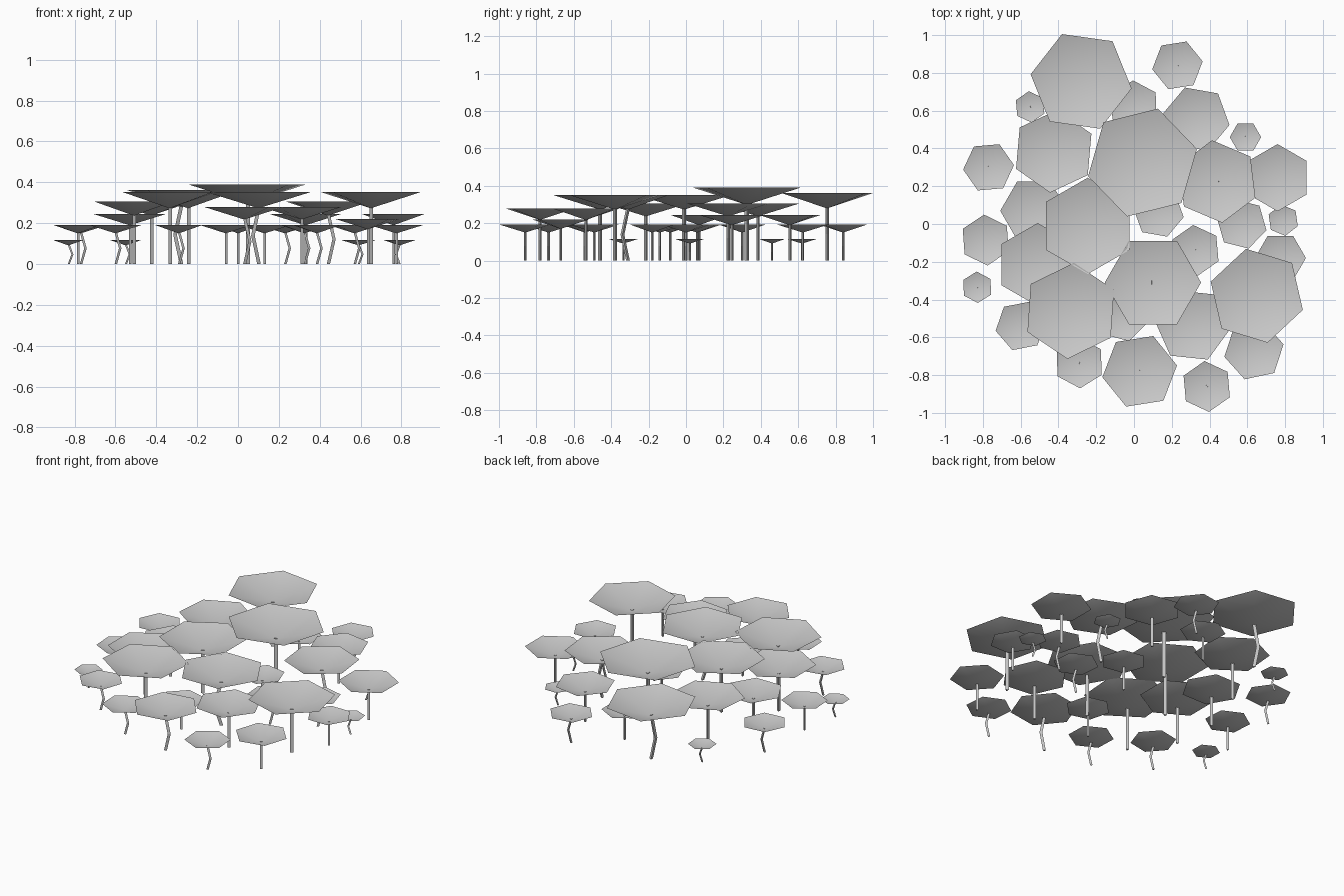
import bpy
import bmesh
from math import cos, sin, radians, tau
from mathutils import Vector

default_cube = bpy.data.objects.get("Cube")
if default_cube:
    bpy.data.objects.remove(default_cube, do_unlink=True)

# One plain grey for canopies and stems
grey = bpy.data.materials.new("plain_grey")
grey.use_nodes = True
shade = (0.6, 0.6, 0.6, 1)
grey.diffuse_color = shade
grey.node_tree.nodes["Principled BSDF"].inputs["Base Color"].default_value = shade

# Directions in which a stem is kinked halfway up
STRAIGHT = Vector((0, 0, 0))
EAST = Vector((1, 0, 0))
WEST = Vector((-1, 0, 0))
SOUTHWEST = Vector((-1, -1, 0))

CANOPY_SIDES = 6
STEM_SIDES = 3
DISH_SLOPE = 0.31


def ring(bm, centre, radius, sides, turn=0.0):
    """Add a horizontal ring of vertices."""
    verts = []
    for i in range(sides):
        angle = turn + tau * i / sides
        offset = Vector((cos(angle), sin(angle), 0)) * radius
        verts.append(bm.verts.new(centre + offset))
    return verts


def make_object(name, bm, smooth):
    """Turn a bmesh into a scene object with the shared material."""
    mesh = bpy.data.meshes.new(name)
    for face in bm.faces:
        face.smooth = smooth
    bm.to_mesh(mesh)
    bm.free()
    mesh.materials.append(grey)
    obj = bpy.data.objects.new(name, mesh)
    bpy.context.collection.objects.link(obj)
    return obj


def add_canopy(name, x, y, radius, height, turn):
    """Shallow open hexagonal dish, lowest at the stem."""
    bm = bmesh.new()
    rim = ring(bm, Vector((x, y, height)), radius, CANOPY_SIDES, turn)
    centre = bm.verts.new((x, y, height - DISH_SLOPE * radius))
    for i, vert in enumerate(rim):
        bm.faces.new((centre, vert, rim[(i + 1) % CANOPY_SIDES]))
    make_object(name, bm, True)


def add_stem(name, x, y, radius, height, bend):
    """Three-sided stem whose tip just pokes through the dish."""
    thickness = 0.004 + 0.03 * radius
    top = height - DISH_SLOPE * radius + thickness / 2
    kink = bend * (0.012 + 0.07 * radius)
    foot = Vector((x, y, 0))
    path = [foot, foot + kink + Vector((0, 0, top / 2)), foot + Vector((0, 0, top))]
    bm = bmesh.new()
    rings = [ring(bm, point, thickness, STEM_SIDES) for point in path]
    for lower, upper in zip(rings, rings[1:]):
        for i in range(STEM_SIDES):
            j = (i + 1) % STEM_SIDES
            bm.faces.new((lower[i], lower[j], upper[j], upper[i]))
    bm.faces.new(rings[-1])
    bm.faces.new(rings[0][::-1])
    make_object(name, bm, False)


def plant_group(group, radius, height, plants):
    """Plants of one size: x, y, turn of the canopy in degrees, kink of the stem."""
    for number, (x, y, turn, bend) in enumerate(plants, start=1):
        add_canopy(f"{group}_canopy_{number}", x, y, radius, height, radians(turn))
        add_stem(f"{group}_stem_{number}", x, y, radius, height, bend)


# Largest plants
plant_group("tallest", 0.297, 0.39, [(.045, .325, 14, STRAIGHT)])
plant_group("rear", 0.27, 0.363, [(-.28, .755, 52, WEST)])
plant_group("tall", 0.255, 0.352, [
    (-.245, -.01, 30, STRAIGHT),
    (.1, -.31, 0, SOUTHWEST),
    (.65, -.38, 43, STRAIGHT),
    (-.335, -.46, 26, STRAIGHT),
])

# Middle-sized plants
plant_group("upper", 0.22, 0.305, [
    (-.425, .385, 25, STRAIGHT),
    (.44, .225, 37, EAST),
    (-.51, -.215, 30, STRAIGHT),
])
plant_group("middle", 0.2, 0.28, [
    (.31, -.535, -6, STRAIGHT),
    (.03, -.78, 9, EAST),
])
plant_group("lower", 0.178, 0.245, [
    (.33, .555, 50, STRAIGHT),
    (.76, .245, 30, STRAIGHT),
    (-.53, .07, 0, STRAIGHT),
])
plant_group("short", 0.16, 0.22, [(.635, -.67, 12, STRAIGHT)])

# Low plants around the edge and in the gaps
plant_group("low", 0.135, 0.192, [
    (.23, .84, 9, EAST),
    (0, .625, 32, STRAIGHT),
    (-.77, .3, 5, EAST),
    (.13, .06, 50, STRAIGHT),
    (.57, 0, 46, EAST),
    (-.785, -.085, 34, STRAIGHT),
    (.325, -.14, 35, EAST),
    (.775, -.18, 0, STRAIGHT),
    (-.6, -.54, 11, EAST),
    (-.06, -.49, 45, STRAIGHT),
    (-.29, -.735, 32, EAST),
    (.385, -.86, 35, EAST),
])

# Smallest plants
plant_group("tiny", 0.083, 0.117, [
    (-.55, .62, 35, EAST),
    (.59, .46, 0, EAST),
    (.79, .02, 38, WEST),
    (-.83, -.335, 32, EAST),
])
